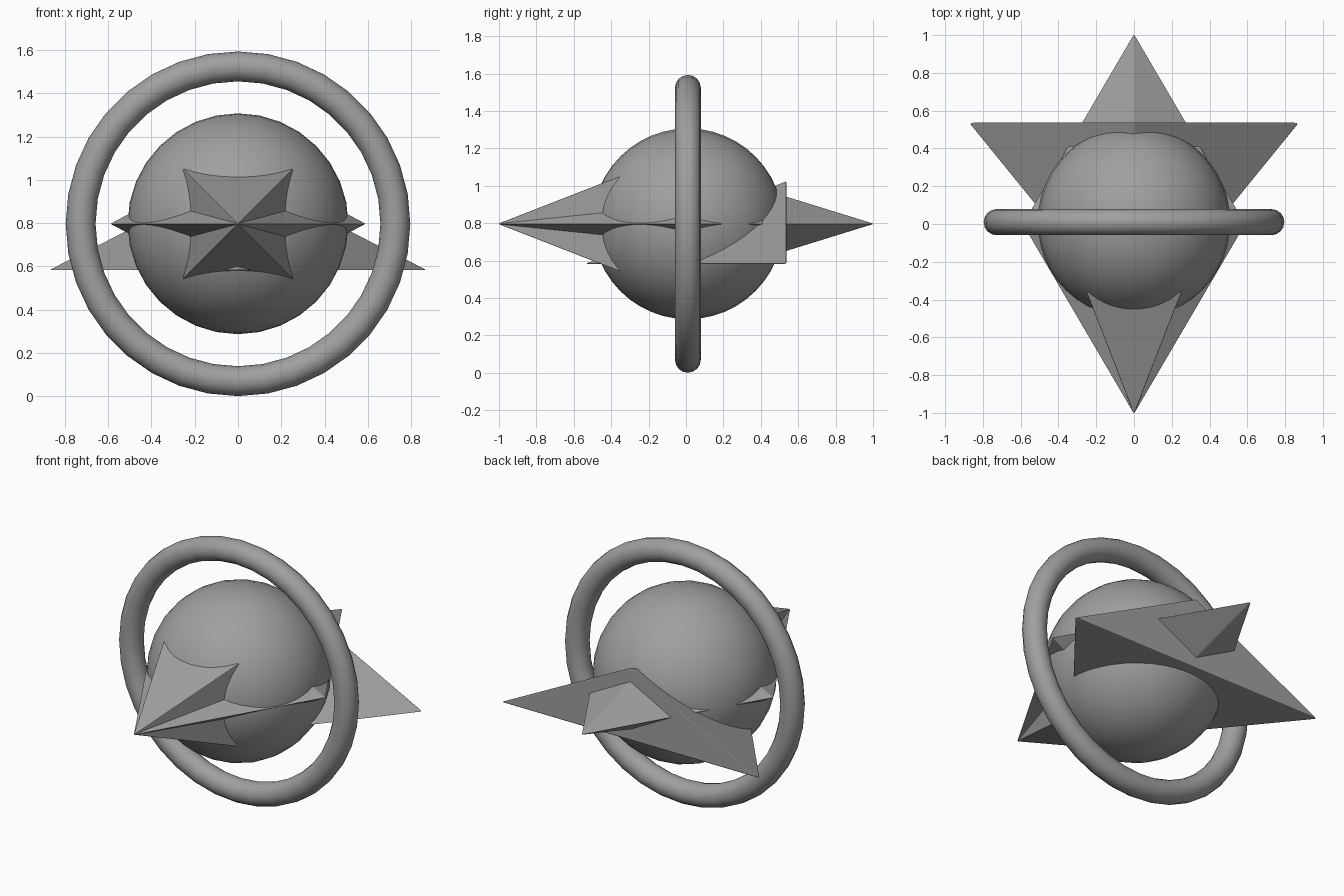
import bpy
import bmesh
from math import pi
from mathutils import Vector

cube = bpy.data.objects.get("Cube")
if cube:
    bpy.data.objects.remove(cube, do_unlink=True)

CENTRE_Z = 0.797
HUB = Vector((0, 0.01, CENTRE_Z))

# Single flat grey for the whole model
grey = bpy.data.materials.new("mid_grey")
grey.use_nodes = True
colour = (0.35, 0.35, 0.35, 1)
grey.diffuse_color = colour
grey.node_tree.nodes["Principled BSDF"].inputs["Base Color"].default_value = colour


def bounds(points):
    lo = Vector([min(p[i] for p in points) for i in range(3)])
    hi = Vector([max(p[i] for p in points) for i in range(3)])
    return lo, hi


def faceted_solid(name, points, bevel=0.006):
    """Convex solid with finely softened edges, kept to its sharp extents."""
    bm = bmesh.new()
    for p in points:
        bm.verts.new(p)
    bmesh.ops.convex_hull(bm, input=bm.verts[:])
    bmesh.ops.dissolve_limit(bm, angle_limit=0.01, verts=bm.verts[:], edges=bm.edges[:])
    bmesh.ops.bevel(bm, geom=bm.edges[:], offset=bevel, segments=2,
                    profile=0.5, affect='EDGES', clamp_overlap=True)
    # Stretch back to the intended size after the tips were rounded
    lo, hi = bounds(points)
    blo, bhi = bounds([v.co.copy() for v in bm.verts])
    for v in bm.verts:
        for i in range(3):
            t = (v.co[i] - blo[i]) / (bhi[i] - blo[i])
            v.co[i] = lo[i] + t * (hi[i] - lo[i])
    bmesh.ops.recalc_face_normals(bm, faces=bm.faces[:])
    mesh = bpy.data.meshes.new(name)
    bm.to_mesh(mesh)
    bm.free()
    mesh.materials.append(grey)
    obj = bpy.data.objects.new(name, mesh)
    bpy.context.collection.objects.link(obj)
    return obj


def finish_round(name):
    obj = bpy.context.object
    obj.name = name
    obj.data.materials.append(grey)
    bpy.ops.object.shade_smooth()


# Round body, poles along the front-back axis
bpy.ops.mesh.primitive_uv_sphere_add(segments=32, ring_count=24, radius=0.51,
                                     location=HUB, rotation=(pi / 2, 0, 0))
finish_round("round_body")

# Upright ring around the body
bpy.ops.mesh.primitive_torus_add(major_segments=36, minor_segments=16,
                                 major_radius=0.727, minor_radius=0.069,
                                 location=HUB, rotation=(pi / 2, 0, 0))
finish_round("outer_ring")

# Long flat octahedron through the body: front and rear tips, side points
faceted_solid("long_spike",
              [(0, s, CENTRE_Z) for s in (-1, 1)]
              + [(s * 0.587, 0, CENTRE_Z) for s in (-1, 1)]
              + [(0, 0, CENTRE_Z + s * 0.31) for s in (-1, 1)], 0.004)

# Four-sided nose pyramid, its base buried in the body
base = 0.305
faceted_solid("nose_pyramid",
              [(0, -1, CENTRE_Z)]
              + [(sx * base, -0.22, CENTRE_Z + sz * base)
                 for sx in (-1, 1) for sz in (-1, 1)], 0.003)

# Rear wing: flat-bottomed tetrahedron with an upright triangular back
faceted_solid("rear_wing",
              [(s * 0.865, 0.537, 0.583) for s in (-1, 1)]
              + [(0, -0.53, 0.583), (0, 0.537, 1.022)], 0.008)
